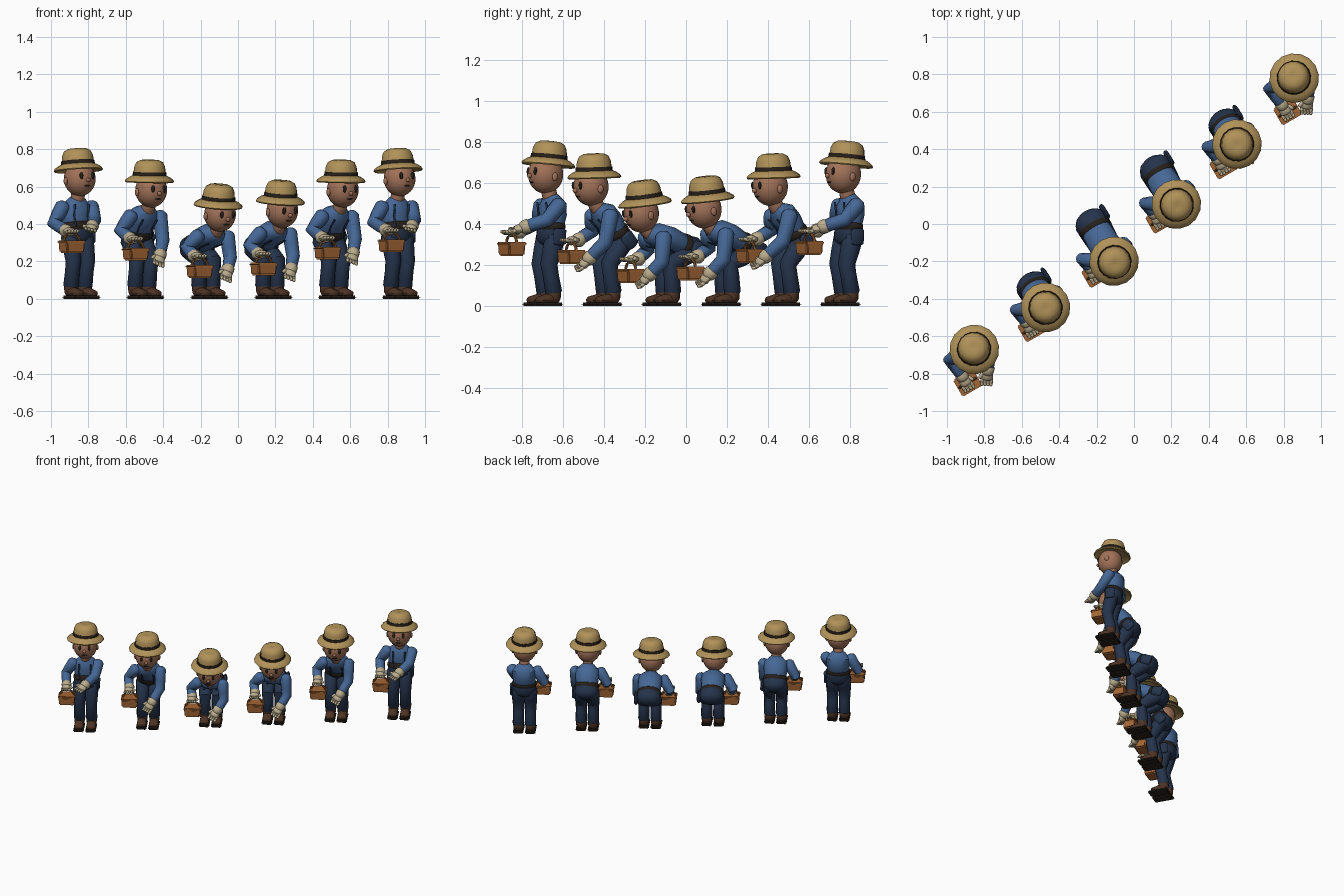
import bpy, bmesh, math
from mathutils import Vector as V, Matrix as M

if "Cube" in bpy.data.objects:
    bpy.data.objects.remove(bpy.data.objects["Cube"])


def material(name, r, g, b):
    m = bpy.data.materials.new(name)
    m.diffuse_color = (r, g, b, 1)
    m.use_nodes = True
    m.node_tree.nodes["Principled BSDF"].inputs["Base Color"].default_value = m.diffuse_color
    return m


SHIRT = material("shirt_blue", .06, .135, .30)
PANTS = material("navy", .018, .033, .07)
SKIN = material("skin", .36, .17, .10)
STRAW = material("straw", .44, .29, .10)
DARK = material("dark_brown", .02, .014, .01)
GLOVE = material("glove_cream", .50, .42, .27)
WOOD = material("basket_brown", .36, .13, .035)
BOOT = material("boot_brown", .075, .034, .018)

place = M()      # placement of the figure being built
tag = ""


def finish(name, bm, mat, angle=40):
    bmesh.ops.recalc_face_normals(bm, faces=bm.faces)
    me = bpy.data.meshes.new(name + tag)
    bm.to_mesh(me)
    bm.free()
    me.materials.append(mat)
    ob = bpy.data.objects.new(name + tag, me)
    bpy.context.collection.objects.link(ob)
    ob.matrix_world = place
    bpy.ops.object.select_all(action='DESELECT')
    ob.select_set(True)
    bpy.context.view_layer.objects.active = ob
    bpy.ops.object.shade_smooth_by_angle(angle=math.radians(angle))
    return ob


def skin_rings(bm, rings):
    n = len(rings[0])
    for a, b in zip(rings, rings[1:]):
        for i in range(n):
            j = (i + 1) % n
            bm.faces.new((a[i], a[j], b[j], b[i]))
    bm.faces.new(rings[0][::-1])
    bm.faces.new(rings[-1])


def add_tube(bm, pts, radii, n=12):
    """Tube through pts with elliptical radii and rounded ends."""
    pts = [V(p) for p in pts]
    radii = [r if isinstance(r, tuple) else (r, r) for r in radii]
    rings = []
    last = len(pts) - 1
    for i, (p, (a, b)) in enumerate(zip(pts, radii)):
        t = (pts[min(i + 1, last)] - pts[max(i - 1, 0)]).normalized()
        ref = V((1, 0, 0)) if abs(t.x) < .9 else V((0, 0, 1))
        u = (ref - t * ref.dot(t)).normalized()
        w = t.cross(u)
        steps = [(0, 1)]
        m = min(a, b)
        if i == 0:
            steps = [(-.6 * m, .45), (-.35 * m, .8)] + steps
        if i == last:
            steps = steps + [(.35 * m, .8), (.6 * m, .45)]
        for off, s in steps:
            rings.append([bm.verts.new(p + t * off
                          + u * a * s * math.cos(math.tau * k / n)
                          + w * b * s * math.sin(math.tau * k / n)) for k in range(n)])
    skin_rings(bm, rings)


def tube(name, pts, radii, mat, n=12):
    bm = bmesh.new()
    add_tube(bm, pts, radii, n)
    return finish(name, bm, mat)


def lathe(name, profile, mat, mtx, n=16):
    bm = bmesh.new()
    skin_rings(bm, [[bm.verts.new(mtx @ V((r * math.cos(math.tau * k / n),
               r * math.sin(math.tau * k / n), z))) for k in range(n)] for r, z in profile])
    return finish(name, bm, mat)


def ball(name, c, size, mat, rot=None, u=14, v=10):
    bm = bmesh.new()
    bmesh.ops.create_uvsphere(bm, u_segments=u, v_segments=v, radius=1,
        matrix=M.Translation(c) @ (rot or M()) @ M.Diagonal((*size, 1)))
    return finish(name, bm, mat)


def box(name, c, size, mat, taper=1, bevel=.008):
    bm = bmesh.new()
    bmesh.ops.create_cube(bm, size=1)
    for q in bm.verts:
        s = taper if q.co.z < 0 else 1
        q.co = V((q.co.x * size[0] * s, q.co.y * size[1] * s, q.co.z * size[2])) + V(c)
    bmesh.ops.bevel(bm, geom=bm.edges[:], offset=bevel, segments=2, affect='EDGES')
    return finish(name, bm, mat)


def hand(side, wrist, direction):
    """Gloved hand: flared cuff, palm, four fingers and a thumb."""
    d = V(direction).normalized()
    u = (V((1, 0, 0)) - d * d.x).normalized()
    w = d.cross(u)
    p = V(wrist)
    tube(side + "_cuff", [p - d * .012, p + d * .012], [.036, .033], GLOVE)
    bm = bmesh.new()
    add_tube(bm, [p + d * .015, p + d * .045], [(.03, .022), (.034, .022)])
    for k in range(4):
        a = p + d * .052 + u * (-.025 + k * .0165)
        add_tube(bm, [a, a + d * .018 + w * .003, a + d * .03 + w * .010], [.010, .010, .008], 8)
    s = -1 if side == "left" else 1
    a = p + d * .02 + u * s * .026
    add_tube(bm, [a, a + d * .022 + u * s * .014 + w * .006], [.012, .010], 8)
    finish(side + "_glove", bm, GLOVE)


def figure(hat_y, top, hip_y, hip_z, tilt, bz, lh):
    hip = V((0, hip_y, hip_z))
    head = V((0, hat_y - .018, top - .163))
    neck = head + V((0, .03, -.098))
    d = (neck - hip).normalized()
    out = V((0, d.z, -d.y))            # towards the back
    # boots and legs
    for s, side in ((-1, "right"), (1, "left")):
        x = s * .043
        box(side + "_sole", (x, -.035, .009), (.074, .146, .018), DARK, bevel=.007)
        tube(side + "_boot", [(x, .010, .034), (x, -.03, .036), (x, -.078, .028)],
             [(.032, .028), (.033, .026), (.034, .020)], BOOT)
        tube(side + "_boot_shaft", [(x, 0, .035), (x, 0, .068)], [.036, .038], BOOT)
        ank = V((x, .002, .07))
        hj = hip + V((x, 0, -.015))
        leg = hj - ank
        bend = math.sqrt(max(.136 ** 2 - (leg.length / 2) ** 2, .00002))
        knee = (hj + ank) / 2 + V((0, -leg.z, leg.y)).normalized() * bend
        tube(side + "_leg", [ank, ank.lerp(knee, .6), knee, knee.lerp(hj, .5), hj],
             [.041, .039, .042, .047, .05], PANTS)
    # pelvis, torso, belt
    tube("pelvis", [hip - d * .02, hip + d * .045], [(.086, .066), (.083, .06)], PANTS, 16)
    mid = hip.lerp(neck, .5) + out * .012
    tube("shirt", [hip + d * .03, mid, hip.lerp(neck, .75) + out * .008, neck - d * .025],
         [(.078, .057), (.084, .062), (.088, .062), (.062, .046)], SHIRT, 16)
    tube("belt", [hip + d * .03, hip + d * .046], [(.089, .066), (.088, .065)], DARK, 16)
    tube("hip_pouch", [hip + V((.088, 0, 0)) - d * .045, hip + V((.09, 0, 0)) + d * .02],
         [(.014, .036), (.014, .036)], PANTS)
    # overall straps, over the shoulders
    for s, side in ((-1, "right"), (1, "left")):
        o = V((s * .043, 0, 0))
        tube(side + "_strap", [hip + o - out * .058 + d * .04, mid + o - out * .056,
             neck + o - out * .052 - d * .04], [(.007, .004)] * 3, PANTS, 8)
    # arms
    bc = V((-.12, -.14, bz))
    sh = neck - d * .048
    rs, ls = sh + V((-.088, 0, 0)), sh + V((.088, 0, 0))
    re = V((-.14, rs.y * .6 + .01, bz + .125))
    rw = bc + V((-.008, .045, .083))
    lhand = V(lh)
    le = (ls + lhand) / 2 + V((.035, .025, -.015))
    fore = (lhand - le).normalized()
    lw = lhand - fore * .04
    for side, a, e, w in (("right", rs, re, rw), ("left", ls, le, lw)):
        tube(side + "_sleeve", [a, a.lerp(e, .55), e, e.lerp(w, .5), w],
             [.040, .038, .036, .033, .030], SHIRT)
    hand("right", rw, V((.0, -1, -.12)))
    hand("left", lw, fore)
    # basket with lid rim and handle
    box("basket", bc - V((0, 0, .005)), (.116, .096, .062), WOOD, .93)
    box("basket_lid", bc + V((0, 0, .024)), (.122, .102, .018), WOOD, bevel=.006)
    tube("basket_handle", [bc + V((.05 * math.cos(t), 0, .025 + .045 * math.sin(t)))
         for t in [math.pi * k / 8 for k in range(9)]], [.007] * 9, WOOD, 8)
    # neck, head and face
    tube("neck", [neck - d * .03, head - V((0, -.012, .06))], [.038, .036], SKIN)
    turn = M.Rotation(math.radians(tilt), 4, 'X')
    at = M.Translation(head) @ turn
    ball("head", head, (.084, .088, .094), SKIN, turn, 18, 14)
    ball("nose", at @ V((0, -.089, -.016)), (.012, .013, .012), SKIN, turn, 10, 8)
    ball("mouth", at @ V((0, -.076, -.046)), (.018, .005, .004), DARK, turn, 10, 6)
    for s, side in ((-1, "right"), (1, "left")):
        ball(side + "_eye", at @ V((s * .034, -.079, .008)), (.011, .007, .019), DARK, turn, 10, 8)
        ball(side + "_ear", at @ V((s * .084, .006, -.012)), (.010, .016, .021), SKIN, turn, 10, 8)
    # straw hat with band
    hm = M.Translation((0, hat_y, top - .093)) @ turn
    lathe("hat", [(.08, -.012), (.105, -.018), (.128, -.03), (.133, -.024), (.128, -.014),
          (.108, .0), (.09, .008), (.086, .03), (.083, .055), (.072, .078), (.05, .090),
          (.025, .092), (.006, .089)], STRAW, hm)
    lathe("hat_band", [(.084, .006), (.092, .006), (.0895, .026), (.084, .026)], DARK, hm)


# hat offset, hat top, hip y, hip z, head tilt, basket z, left hand target
poses = [
    (.000, .805, .010, .350, -6, .280, (-.015, -.165, .375)),
    (-.080, .745, .060, .330, 2, .240, (.018, -.150, .205)),
    (-.132, .615, .115, .280, 8, .148, (.037, -.155, .125)),
    (-.114, .635, .112, .285, 7, .160, (.037, -.150, .130)),
    (-.076, .745, .060, .330, 2, .245, (.018, -.165, .215)),
    (.000, .805, .010, .350, -6, .285, (-.015, -.165, .375)),
]
for i, pose in enumerate(poses):
    tag = "_%d" % (i + 1)
    place = M.Translation((-.855 + .342 * i, -.668 + .29 * i, 0)) @ M.Rotation(math.radians(30), 4, 'Z')
    figure(*pose)
